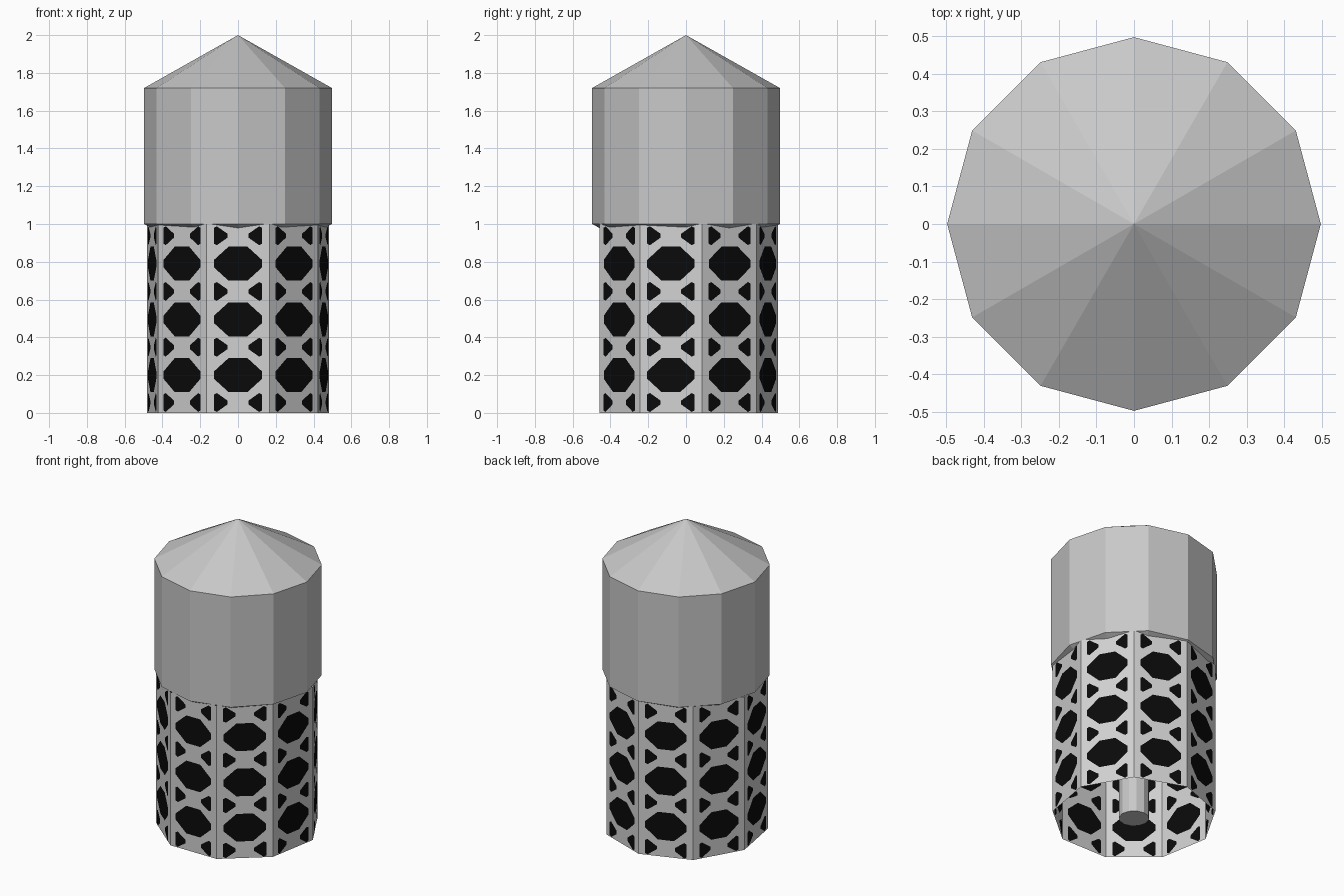
import bpy, math
from mathutils import Vector

if "Cube" in bpy.data.objects:
    bpy.data.objects.remove(bpy.data.objects["Cube"])


def material(name, v):
    m = bpy.data.materials.new(name)
    m.diffuse_color = (v, v, v, 1)
    m.use_nodes = True
    m.node_tree.nodes["Principled BSDF"].inputs["Base Color"].default_value = m.diffuse_color
    return m


TANK = material("tank grey", 0.58)
FRAME = material("frame light grey", 0.64)
BLACK = material("gap black", 0.003)


def make(name, verts, faces, mat):
    me = bpy.data.meshes.new(name)
    me.from_pydata(verts, [], faces)
    me.materials.append(mat)
    ob = bpy.data.objects.new(name, me)
    bpy.context.collection.objects.link(ob)
    return ob


def ring(n, r, z, start=0.0):
    return [Vector((r * math.cos(start + 2 * math.pi * k / n),
                    r * math.sin(start + 2 * math.pi * k / n), z)) for k in range(n)]


def walls(n):
    return [(k, (k + 1) % n, n + (k + 1) % n, n + k) for k in range(n)]


# Tank with conical roof and conical underside
n = 12
v = ring(n, 0.497, 1.0) + ring(n, 0.497, 1.72) + [Vector((0, 0, 0.73)), Vector((0, 0, 2.0))]
f = walls(n)
f += [((k + 1) % n, k, 2 * n) for k in range(n)]
f += [(n + k, n + (k + 1) % n, 2 * n + 1) for k in range(n)]
make("tank", v, f, TANK)

# Central pipe
v = ring(n, 0.09, 0.0) + ring(n, 0.09, 0.82)
make("pipe", v, walls(n) + [tuple(reversed(range(n)))], TANK)

# Nine-sided support shell, open below, with a flat side to the front
n, R = 9, 0.488
low = ring(n, R, 0.0, math.pi / 2)
make("support_shell", low + ring(n, R, 1.0, math.pi / 2), walls(n), FRAME)

# Lattice gap outlines on one panel (across, height)
gaps = []
for z in (0.2, 0.495, 0.79):
    gaps.append([(x, z + h) for x, h in
                 ((0.127, -0.02), (0.127, 0.02), (0.05, 0.09), (-0.05, 0.09),
                  (-0.127, 0.02), (-0.127, -0.02), (0.05 * -1, -0.09), (0.05, -0.09))])
for z in (0.055, 0.348, 0.643, 0.938):
    tri = [(0.055, -0.01), (0.112, -0.05), (0.128, -0.042),
           (0.128, 0.042), (0.112, 0.05), (0.055, 0.01)]
    gaps.append([(x, z + h) for x, h in tri])
    gaps.append([(-x, z + h) for x, h in reversed(tri)])

# Black gaps as thin plates on both sides of every panel
v, f = [], []
for k in range(n):
    a, b = low[k], low[(k + 1) % n]
    mid, along = (a + b) / 2, (b - a).normalized()
    out = mid.normalized()
    for side in (1, -1):
        for g in gaps:
            s = len(v)
            v += [mid + along * x + out * 0.003 * side + Vector((0, 0, z)) for x, z in g]
            idx = range(s, len(v))
            f.append(tuple(idx) if side > 0 else tuple(reversed(idx)))
make("lattice_gaps", v, f, BLACK)
